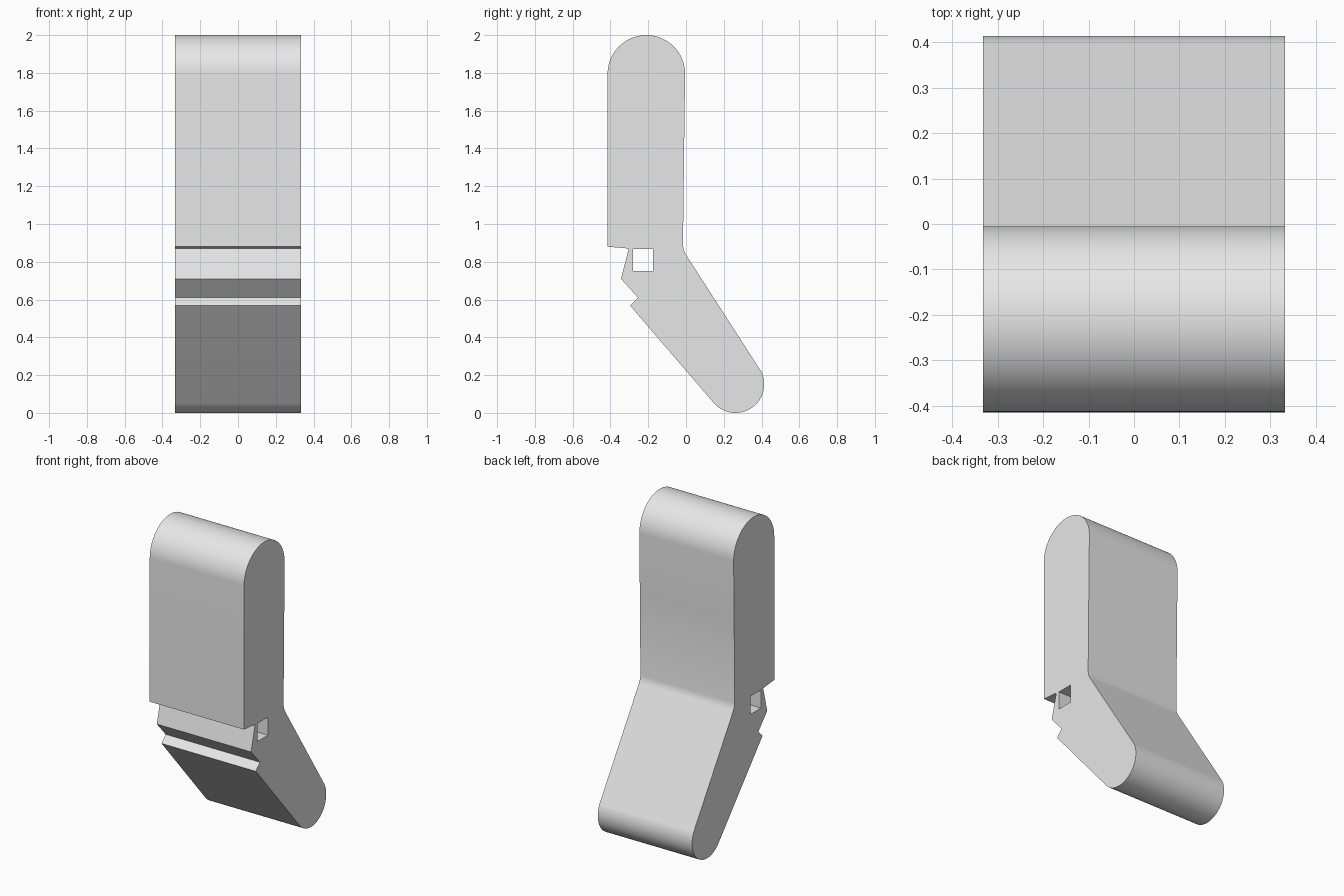
import bpy
import bmesh
from math import radians, cos, sin

HALF_WIDTH = 0.333

cube = bpy.data.objects.get("Cube")
if cube:
    bpy.data.objects.remove(cube, do_unlink=True)

grey = bpy.data.materials.new("light grey")
grey.use_nodes = True
colour = (0.8, 0.8, 0.8, 1)
grey.diffuse_color = colour
grey.node_tree.nodes["Principled BSDF"].inputs["Base Color"].default_value = colour


def arc(cy, cz, radius, start, end, steps=40):
    angles = [radians(start + (end - start) * i / steps) for i in range(steps + 1)]
    return [(cy + radius * cos(a), cz + radius * sin(a)) for a in angles]


def prism(name, profile, half_width):
    """Extrude a side profile of (y, z) points across the width."""
    bm = bmesh.new()
    face = bm.faces.new([bm.verts.new((-half_width, y, z)) for y, z in profile])
    extruded = bmesh.ops.extrude_face_region(bm, geom=[face])["geom"]
    verts = [v for v in extruded if isinstance(v, bmesh.types.BMVert)]
    bmesh.ops.translate(bm, verts=verts, vec=(2 * half_width, 0, 0))
    bmesh.ops.recalc_face_normals(bm, faces=bm.faces)
    mesh = bpy.data.meshes.new(name)
    bm.to_mesh(mesh)
    bm.free()
    mesh.materials.append(grey)
    obj = bpy.data.objects.new(name, mesh)
    bpy.context.collection.objects.link(obj)
    return obj


# Bent body: notched front, rounded foot, bent back, rounded top
notches = [(-0.415, 0.88), (-0.303, 0.87), (-0.344, 0.71), (-0.254, 0.61), (-0.296, 0.568)]
foot = arc(0.262, 0.152, 0.152, -139.5, 26)
back = [(-0.002, 0.84), (-0.011, 0.86), (-0.016, 0.885), (-0.01, 1.4)]
top = arc(-0.21, 1.795, 0.205, 0, 180)
body = prism("bent_body", notches + foot + back + top, HALF_WIDTH)

# Square hole through the hinge
hole = [(-0.28, 0.752), (-0.174, 0.752), (-0.174, 0.867), (-0.28, 0.867)]
cutter = prism("hole_cutter", hole, HALF_WIDTH + 0.1)
cutter.hide_render = True

bpy.ops.object.select_all(action="DESELECT")
bpy.context.view_layer.objects.active = body
body.select_set(True)
cut = body.modifiers.new("square hole", "BOOLEAN")
cut.operation = "DIFFERENCE"
cut.solver = "EXACT"
cut.object = cutter
bpy.ops.object.modifier_apply(modifier=cut.name)
bpy.data.objects.remove(cutter, do_unlink=True)

bpy.ops.object.shade_smooth_by_angle(angle=radians(30))
